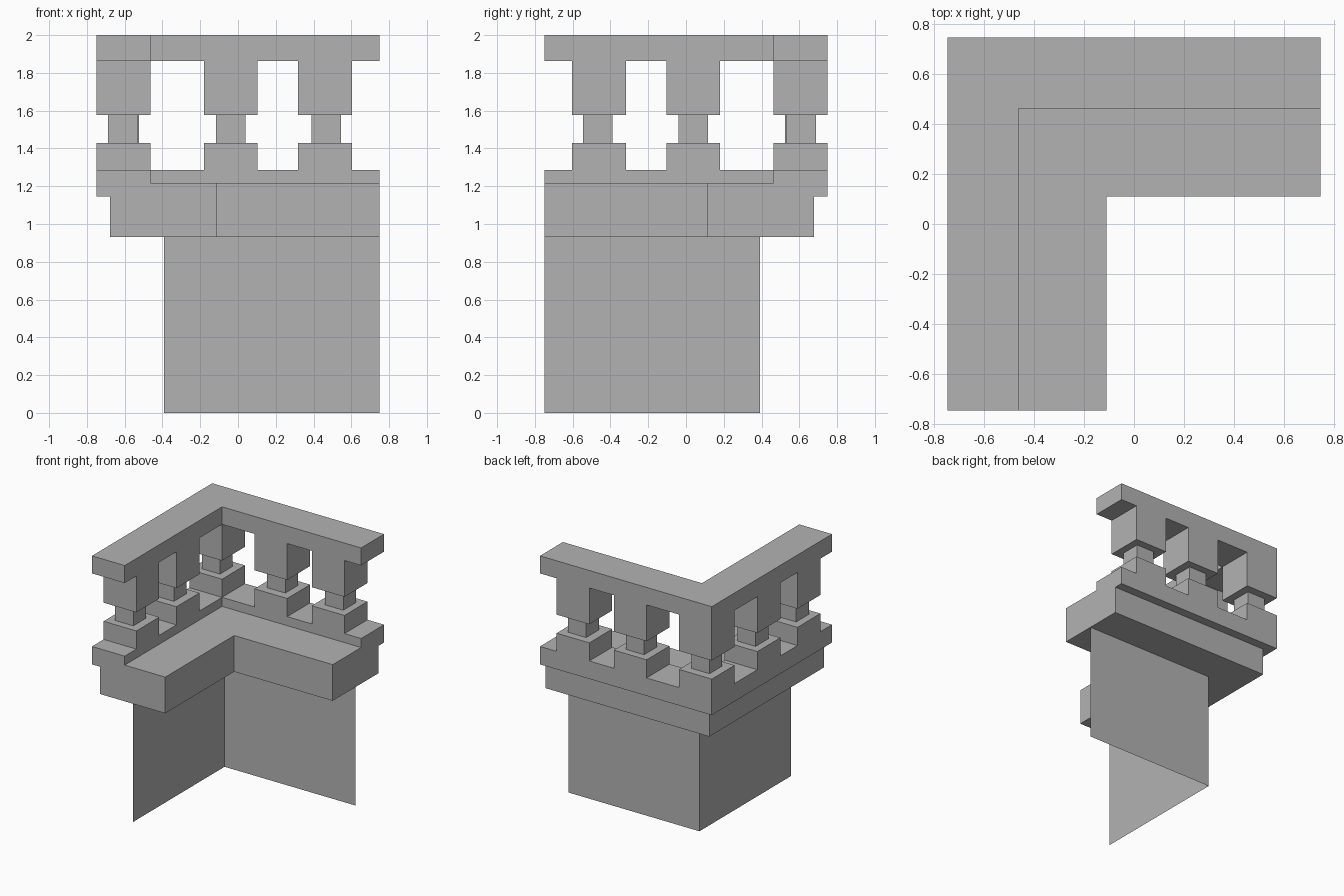
import bpy
import bmesh

H = 0.748        # half of the plan width
RAIL = 0.285     # rail depth, also the block width

cube = bpy.data.objects.get("Cube")
if cube:
    bpy.data.objects.remove(cube, do_unlink=True)

stone = bpy.data.materials.new("grey stone")
stone.use_nodes = True
GREY = (0.45, 0.45, 0.45, 1)
stone.diffuse_color = GREY
stone.node_tree.nodes["Principled BSDF"].inputs["Base Color"].default_value = GREY


def finish(name, bm, recalc=True):
    if recalc:
        bmesh.ops.recalc_face_normals(bm, faces=bm.faces[:])
    mesh = bpy.data.meshes.new(name)
    bm.to_mesh(mesh)
    bm.free()
    mesh.materials.append(stone)
    obj = bpy.data.objects.new(name, mesh)
    bpy.context.collection.objects.link(obj)
    return obj


def sweep_corner(name, profile, closed=True):
    """Sweep (inset, height) points round the L-shaped plan with a mitred corner."""
    bm = bmesh.new()
    rings = [[bm.verts.new((x, y, z)) for x, y, z in ring] for ring in (
        [(d - H, -H, z) for d, z in profile],
        [(d - H, H - d, z) for d, z in profile],
        [(H, H - d, z) for d, z in profile])]
    n = len(profile)
    for a, b in zip(rings, rings[1:]):
        for i in range(n if closed else n - 1):
            j = (i + 1) % n
            bm.faces.new((a[i], b[i], b[j], a[j]))
    if closed:
        bm.faces.new(rings[0])
        bm.faces.new(rings[-1])
    finish(name, bm, recalc=closed)


def baluster(name, x, y, neck_x, neck_y):
    """Pedestal, narrow neck and upper block, running from rail to rail."""
    bm = bmesh.new()
    block = (x, y, RAIL / 2, RAIL / 2)
    neck = (neck_x, neck_y, 0.079, 0.079)
    levels = [(block, 1.286), (block, 1.43), (neck, 1.43),
              (neck, 1.576), (block, 1.576), (block, 1.862)]
    rings = []
    for (cx, cy, rx, ry), z in levels:
        rings.append([bm.verts.new((cx + sx * rx, cy + sy * ry, z))
                      for sx, sy in ((-1, -1), (1, -1), (1, 1), (-1, 1))])
    for a, b in zip(rings, rings[1:]):
        for i in range(4):
            j = (i + 1) % 4
            bm.faces.new((a[i], a[j], b[j], b[i]))
    finish(name, bm)


# Thin wall sheets below the balcony
sweep_corner("lower_wall", [(0.357, 0.931), (0.357, 0)], closed=False)

# Floor slab with the bottom rail stepping out over its outer edge
sweep_corner("floor_and_bottom_rail", [
    (0.071, 0.931), (0.638, 0.931), (0.638, 1.216), (RAIL, 1.216),
    (RAIL, 1.287), (0, 1.287), (0, 1.146), (0.071, 1.146)])

# Top rail
sweep_corner("top_rail", [(0, 1.862), (RAIL, 1.862), (RAIL, 2), (0, 2)])

# Balusters: one at the corner, two along each arm
mid = H - RAIL / 2
neck_mid = H - 0.139
baluster("corner_baluster", -mid, mid, -0.604, 0.604)
for label, at, neck_at in (("middle", -0.038, -0.038), ("end", 0.461, 0.467)):
    baluster(label + "_back_baluster", at, mid, neck_at, neck_mid)
    baluster(label + "_right_baluster", -mid, -at, -neck_mid, -neck_at)
